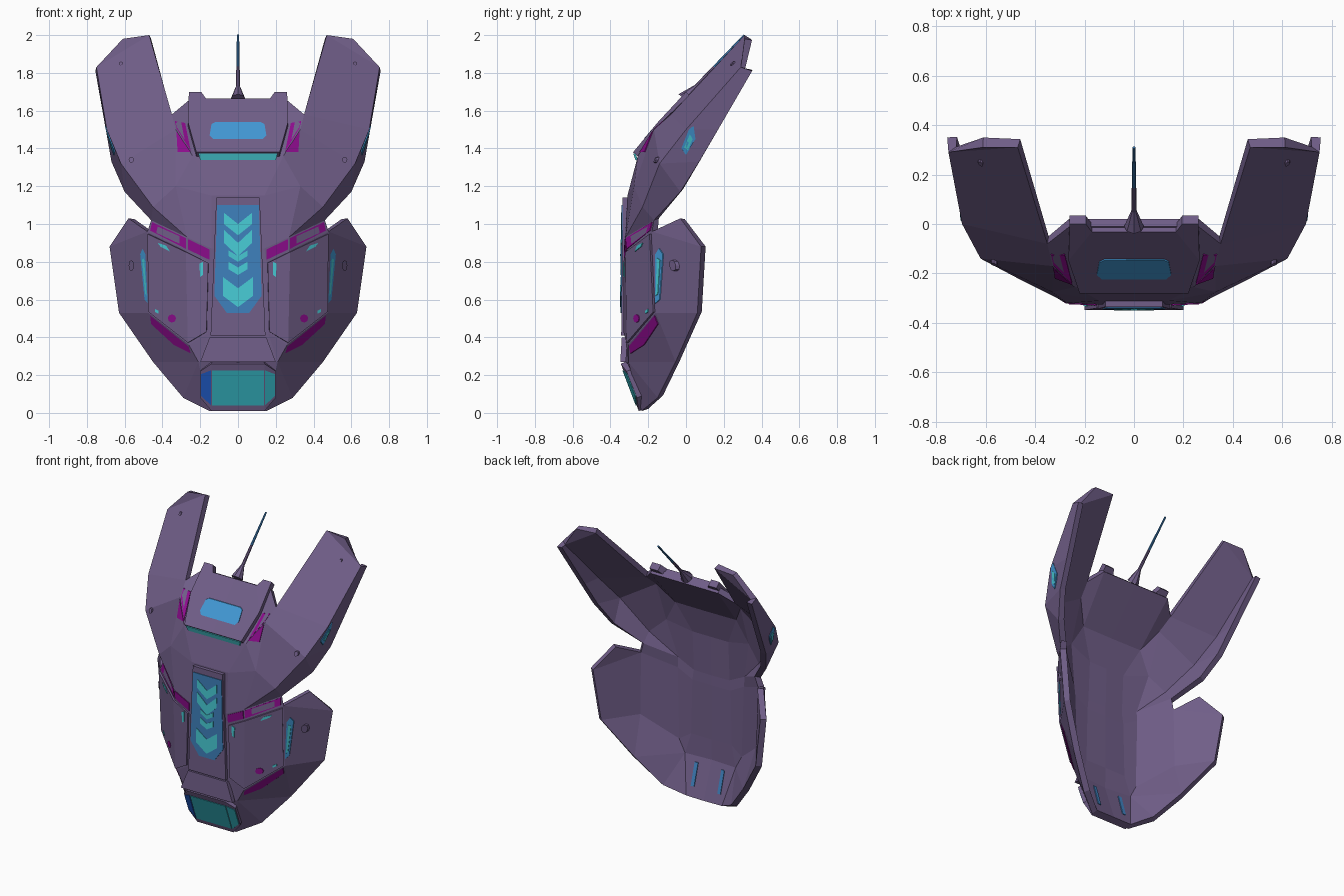
import bpy, bmesh, math
from mathutils import Vector

if "Cube" in bpy.data.objects:
    bpy.data.objects.remove(bpy.data.objects["Cube"])


def mat(name, r, g, b):
    m = bpy.data.materials.new(name)
    lin = [((c / 255 + 0.055) / 1.055) ** 2.4 if c > 10 else c / 3294 for c in (r, g, b)]
    m.diffuse_color = (*lin, 1)
    m.use_nodes = True
    m.node_tree.nodes["Principled BSDF"].inputs["Base Color"].default_value = m.diffuse_color
    return m


PURPLE = mat("dusty purple", 112, 94, 136)
MAGENTA = mat("magenta", 142, 12, 142)
SKY = mat("sky blue", 66, 152, 212)
BLUE = mat("window blue", 62, 128, 188)
CYAN = mat("bright cyan", 72, 204, 214)
TEAL = mat("teal", 52, 178, 192)
DEEP = mat("deep blue", 32, 92, 200)


def finish(name, bm, m):
    me = bpy.data.meshes.new(name)
    bm.to_mesh(me)
    bm.free()
    me.materials.append(m)
    ob = bpy.data.objects.new(name, me)
    bpy.context.collection.objects.link(ob)
    return ob


def sheet(name, pts, faces, m, thick, offset=-1):
    """Right half of a folded plate, facing -y, mirrored and thickened."""
    bm = bmesh.new()
    vs = {}
    for f in faces:
        for k in f.split():
            if k not in vs:
                vs[k] = bm.verts.new(pts[k])
        bm.faces.new([vs[k] for k in f.split()])
    bmesh.ops.recalc_face_normals(bm, faces=bm.faces)
    bm.normal_update()
    if sum(f.normal.y * f.calc_area() for f in bm.faces) > 0:
        bmesh.ops.reverse_faces(bm, faces=bm.faces)
    ob = finish(name, bm, m)
    mod = ob.modifiers.new("mirror", 'MIRROR')
    mod.merge_threshold = 0.002
    sol = ob.modifiers.new("thickness", 'SOLIDIFY')
    sol.thickness, sol.offset = thick, offset
    return ob


def decal(name, pts, m, view="front", sides=(1, -1), lift=0.005):
    """Thin plate laid on the model by projecting a 2D outline along a view."""
    bpy.context.view_layer.update()
    dg = bpy.context.evaluated_depsgraph_get()
    made = []
    for s in sides:
        d = {"front": Vector((0, 1, 0)), "back": Vector((0, -1, 0)), "side": Vector((-s, 0, 0))}[view]
        hits = []
        for u, v in pts:
            o = Vector((0, u, v)) if view == "side" else Vector((s * u, 0, v))
            ok, loc, *_ = bpy.context.scene.ray_cast(dg, o - d * 5, d)
            if ok:
                hits.append(loc)
        bm = bmesh.new()
        top = [bm.verts.new(p - d * lift) for p in hits]
        low = [bm.verts.new(p + d * 0.004) for p in hits]
        n = len(hits)
        bm.faces.new(top)
        bm.faces.new(low[::-1])
        for i in range(n):
            j = (i + 1) % n
            bm.faces.new((top[j], top[i], low[i], low[j]))
        bmesh.ops.recalc_face_normals(bm, faces=bm.faces)
        made.append((name + ("_right" if s > 0 else "_left"), bm))
    for nm, bm in made:
        finish(nm if len(sides) > 1 else name, bm, m)


# Main armour shell: lower body, cheeks, neck, wings
P = dict(
    d0=(0, -.235, .01), d1=(.15, -.235, .01), d2=(.29, -.15, .08), d3=(.45, -.055, .27),
    c0=(0, -.325, .27), c1=(.21, -.305, .27),
    b0=(0, -.32, .42), b1=(.16, -.322, .42), b2=(.26, -.305, .36), b3=(.475, -.16, .53), b4=(.63, .06, .53),
    a0=(0, -.32, .80), a1=(.15, -.322, .80), a2=(.27, -.312, .86), a3=(.48, -.18, .96),
    a4=(.58, -.03, 1.03), a5=(.68, .08, .88),
    m0=(0, -.32, .87), w0=(.14, -.325, .87), w1=(.27, -.32, .93), w2=(.46, -.17, 1.02),
    w3=(.60, -.03, 1.17), w4=(.67, .07, 1.33), w5=(.70, .17, 1.50), w6=(.755, .35, 1.81),
    r1=(.45, -.23, 1.09), r2=(.62, -.14, 1.32), r3=(.695, .0, 1.50), r4=(.75, .29, 1.83),
    t1=(.61, .31, 1.98), t2=(.47, .31, 2.0),
    i1=(.35, -.08, 1.58), i2=(.33, -.17, 1.50), i3=(.33, -.275, 1.2), i4=(.24, -.255, 1.36),
    n0=(0, -.31, 1.15), n=(.14, -.31, 1.15), ci=(0, -.255, 1.36),
    h0=(0, -.01, 1.655), h1=(.26, -.01, 1.655))
F = ["b0 b1 c1 c0", "c0 c1 d1 d0", "c1 d2 d1", "c1 d3 d2", "b1 b2 c1", "b2 b3 d3 c1", "b3 b4 d3",
     "a0 a1 b1 b0", "a1 a2 b2 b1", "a2 a3 b3 b2", "a3 a5 b4 b3", "a3 a4 a5",
     "m0 w0 a1 a0", "w0 w1 a2 a1", "w1 w2 a3 a2", "n0 n w0 m0", "n i3 w1 w0", "i3 r1 w1", "r1 w2 w1",
     "r1 r2 w3 w2", "r2 w4 w3", "r2 r3 w5 w4", "r3 r4 w6 w5", "i3 i2 r2 r1", "i2 i1 r3 r2",
     "i1 t2 r4 r3", "t2 t1 r4", "ci i4 n n0", "i4 i3 n", "i4 i2 i3", "h0 h1 i4 ci", "h1 i1 i2 i4"]
sheet("armour_shell", P, F, PURPLE, 0.04)

# Raised cheek panels, slightly inset from the shell folds
keys = "a1 a2 a3 b3 b2 b1".split()
mid = sum((Vector(P[k]) for k in keys), Vector()) / 6
sheet("cheek_panels", {k: mid.lerp(Vector(P[k]), 0.96) for k in keys},
      ["a1 a2 b2 b1", "a2 a3 b3 b2"], PURPLE, 0.012, 1)

# Centre spine, chin bridge and chin guard
sheet("centre_spine", dict(a=(0, -.335, 1.14), b=(.115, -.335, 1.14), c=(.145, -.343, .41), d=(0, -.343, .41)),
      ["a b c d"], PURPLE, 0.03)
sheet("chin_bridge", dict(a=(0, -.34, .40), b=(.15, -.34, .40), c=(.2, -.348, .27), d=(0, -.348, .27)),
      ["a b c d"], PURPLE, 0.03)
sheet("chin_guard", dict(a=(0, -.345, .26), b=(.14, -.345, .26), c=(.2, -.315, .22), d=(.2, -.26, .08),
                         e=(.14, -.25, .01), f=(0, -.25, .01)),
      ["a b e f", "b c d e"], PURPLE, 0.03)


# Crown plate with two raised corner posts
def hy(z):
    return max(-.28, -.26 + (z - 1.42) * .93)


crown = dict(a=(0, 1.38), b=(.22, 1.38), c=(.265, 1.54), d=(.26, 1.7), e=(.195, 1.7), f=(.17, 1.665), g=(0, 1.665))
sheet("crown_plate", {k: (x, hy(z), z) for k, (x, z) in crown.items()},
      ["a b c f g", "c d e f"], PURPLE, 0.045)

# Antenna: flared foot, stem and coloured tip
base, tip = Vector((0, -.01, 1.66)), Vector((0, .31, 2.0))
for name, t0, t1, r0, r1, m in (("antenna_foot", 0, .2, .04, .011, PURPLE),
                                ("antenna_stem", .2, .5, .011, .009, PURPLE),
                                ("antenna_tip", .5, 1, .009, .006, BLUE)):
    p, q = base.lerp(tip, t0), base.lerp(tip, t1)
    bpy.ops.mesh.primitive_cone_add(vertices=8, radius1=r0, radius2=r1, depth=(q - p).length,
                                    location=(p + q) / 2,
                                    rotation=(q - p).to_track_quat('Z', 'Y').to_euler())
    ob = bpy.context.object
    ob.name = name
    ob.data.materials.append(m)

# Magenta bands: above the cheeks, below the cheeks, beside the crown
decal("upper_band_inner", [(.15, .81), (.265, .865), (.265, .92), (.15, .865)], MAGENTA)
decal("upper_band_outer", [(.275, .868), (.465, .965), (.455, 1.01), (.275, .925)], MAGENTA)
decal("lower_band", [(.262, .352), (.465, .515), (.46, .47), (.34, .36), (.25, .315)], MAGENTA)
decal("crown_side_panel", [(.25, 1.385), (.325, 1.505), (.335, 1.545), (.28, 1.535)], MAGENTA)
decal("crown_side_panel_base", [(.25, 1.38), (.32, 1.38), (.326, 1.49)], MAGENTA)

# Crown window and brow strip
decal("crown_window", [(-.15, 1.47), (-.13, 1.45), (.13, 1.45), (.15, 1.47), (.14, 1.53), (.12, 1.54),
                       (-.12, 1.54), (-.14, 1.53)], SKY, sides=(1,))
decal("brow_strip", [(-.2, 1.34), (.2, 1.34), (.21, 1.372), (-.21, 1.372)], CYAN, sides=(1,), lift=.008)

# Spine window with downward arrows
decal("spine_window", [(-.11, 1.1), (.11, 1.1), (.125, .62), (.06, .53), (-.06, .53), (-.125, .62)], BLUE, sides=(1,))
for i, (z, w, h, d) in enumerate(((1.06, .075, .06, .06), (.97, .075, .07, .07), (.86, .05, .03, .03),
                                  (.80, .05, .04, .03), (.72, .08, .10, .06))):
    decal("spine_arrow_%d" % (i + 1), [(-w, z), (0, z - d), (w, z), (w, z - h), (0, z - d - h), (-w, z - h)],
          CYAN, sides=(1,), lift=.003)

# Chin window
decal("chin_window", [(-.137, .04), (.137, .04), (.137, .225), (-.137, .225)], TEAL, sides=(1,))
for s, m in ((1, TEAL), (-1, DEEP)):
    decal("chin_side_window_" + ("right" if s > 0 else "left"),
          [(.143, .04), (.195, .09), (.195, .205), (.143, .225)], m, sides=(s,))

# Lights on cheeks and wings
decal("cheek_slot", [(.478, .58), (.495, .60), (.518, .84), (.505, .87), (.49, .84)], SKY)
decal("cheek_slot_core", [(.484, .62), (.492, .63), (.508, .81), (.497, .82)], CYAN, lift=.003)
decal("cheek_dash_upper", [(.36, .855), (.41, .88), (.425, .90), (.38, .885)], CYAN)
decal("cheek_dash_inner", [(.185, .73), (.2, .72), (.205, .79), (.185, .8)], CYAN)
decal("cheek_dot_cyan", [(.42, .525), (.44, .535), (.44, .55), (.42, .54)], CYAN)
decal("wing_slot", [(-.025, 1.40), (.0, 1.365), (.05, 1.45), (.04, 1.52), (.015, 1.50)], SKY, view="side")
decal("wing_slot_core", [(-.01, 1.405), (.01, 1.39), (.035, 1.45), (.02, 1.475)], CYAN, view="side", lift=.003)


# Bolts and the small magenta studs
def ring(x, z, rx, rz):
    return [(x + rx * math.cos(a * math.pi / 4), z + rz * math.sin(a * math.pi / 4)) for a in range(8)]


decal("cheek_stud", ring(.35, .5, .022, .022), MAGENTA)
decal("cheek_bolt", ring(.565, .78, .014, .03), PURPLE, lift=.02)
decal("wing_bolt", ring(.565, 1.34, .014, .016), PURPLE, lift=.014)
decal("wing_top_bolt", ring(.62, 1.85, .01, .01), PURPLE, lift=.01)

# Two blue strips inside the chin
decal("inner_chin_strip", [(.09, .09), (.115, .09), (.115, .24), (.09, .24)], BLUE, view="back")
